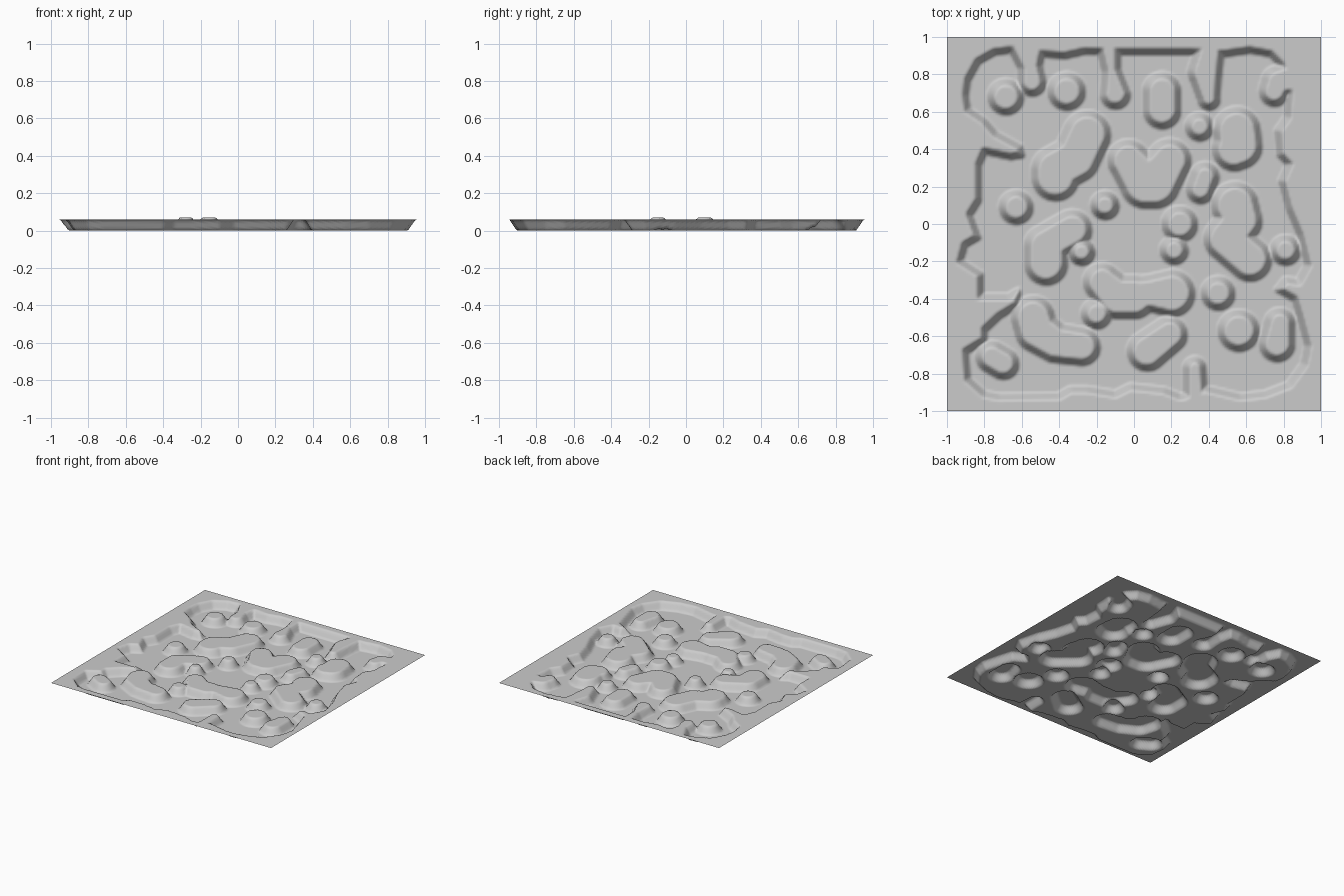
import bpy, bmesh, math

N = 180            # grid cells per side
RIM = 0.06         # height of border and islands above basin floor
SLOPE = 0.04       # width of the banks

# shoreline of the sunken basin
BASIN = [(-.9,.69),(-.89,.77),(-.835,.87),(-.745,.92),(-.665,.93),(-.5,.91),(-.37,.9),(-.26,.925),
    (-.1,.92),(.3,.92),(.48,.91),(.62,.93),(.73,.91),(.79,.85),(.83,.7),(.82,.57),(.77,.5),(.78,.37),
    (.83,.32),(.79,.23),(.83,.08),(.89,-.06),(.93,-.22),(.88,-.31),(.81,-.30),(.77,-.35),(.86,-.4),
    (.89,-.5),(.93,-.65),(.91,-.75),(.83,-.86),(.7,-.91),(.57,-.925),(.38,-.88),(.25,-.925),(.16,-.89),
    (-.02,-.87),(-.1,-.91),(-.25,-.885),(-.34,-.885),(-.4,-.92),(-.72,-.925),(-.8,-.91),(-.89,-.83),
    (-.9,-.68),(-.8,-.62),(-.8,-.565),(-.72,-.49),(-.62,-.43),(-.62,-.36),(-.67,-.39),(-.82,-.39),
    (-.82,-.27),(-.93,-.2),(-.905,-.11),(-.835,-.07),(-.88,.05),(-.83,.13),(-.83,.32),(-.8,.39),
    (-.66,.36),(-.6,.37),(-.61,.41),(-.74,.48),(-.8,.55),(-.89,.61)]

# tongues of land reaching in from the border: chains of (x, y, radius)
TONGUES = [
    [(-.57,.95,.09),(-.555,.84,.05),(-.545,.76,.06)],
    [(-.135,.95,.05),(-.12,.82,.035),(-.1,.695,.065)],
    [(.41,.95,.06),(.38,.81,.075),(.40,.67,.045)],
    [(.92,.8,.08),(.77,.76,.07),(.75,.71,.065)],
    [(.33,-.95,.05),(.325,-.77,.045)],
]

# round and winding islands
ISLANDS = [
    [(-.685,.68,.08)], [(-.36,.71,.085)], [(.15,.71,.085),(.15,.61,.085)], [(.35,.52,.06)],
    [(.55,.50,.11),(.56,.42,.11),(.535,.4,.10)],
    [(-.25,.48,.11),(-.31,.35,.11),(-.42,.29,.11),(-.42,.25,.11)],
    [(-.03,.34,.095),(.06,.22,.12),(.11,.22,.12),(.19,.34,.10)],
    [(-.63,.09,.075)], [(.38,.255,.06),(.355,.185,.06)],
    [(.54,.10,.11),(.57,.02,.10),(.49,-.08,.10),(.62,-.19,.10)],
    [(.245,0,.08)], [(.215,-.14,.06)],
    [(-.33,-.03,.09),(-.42,-.08,.09),(-.47,-.12,.10),(-.47,-.21,.10)],
    [(-.17,-.31,.085),(-.09,-.39,.10),(0,-.39,.10),(.07,-.37,.08),(.2,-.37,.11)],
    [(-.2,-.48,.065)],
    [(-.54,-.5,.10),(-.52,-.57,.10),(-.42,-.635,.09),(-.28,-.655,.085)],
    [(.07,-.68,.09),(.19,-.59,.08)], [(.45,-.37,.075)], [(.56,-.57,.095)],
    [(.78,-.53,.065),(.765,-.64,.08)], [(.81,-.14,.065)], [(-.76,-.71,.07),(-.7,-.745,.07)],
]
# two slightly taller islets
TALL = [[(-.155,.10,.06)], [(-.28,-.15,.055)]]


def seg(px, py, ax, ay, bx, by):
    """Distance to a segment and the position along it."""
    dx, dy = bx - ax, by - ay
    l2 = dx * dx + dy * dy
    t = max(0, min(1, ((px - ax) * dx + (py - ay) * dy) / l2)) if l2 else 0
    return math.hypot(px - ax - t * dx, py - ay - t * dy), t


def chain_depth(chain, x, y):
    """Positive inside the chain of circles."""
    best = -9
    for a, b in zip(chain, chain[1:] or chain):
        d, t = seg(x, y, a[0], a[1], b[0], b[1])
        best = max(best, a[2] + (b[2] - a[2]) * t - d)
    return best


def shore_depth(x, y):
    """Positive on the land outside the basin."""
    inside, d = False, 9
    for (ax, ay), (bx, by) in zip(BASIN, BASIN[1:] + BASIN[:1]):
        d = min(d, seg(x, y, ax, ay, bx, by)[0])
        if (ay > y) != (by > y) and x < ax + (y - ay) * (bx - ax) / (by - ay):
            inside = not inside
    return -d if inside else d


def bank(depth):
    return max(0, min(1, depth / SLOPE + 0.5))


def height(x, y):
    if max(abs(x), abs(y)) > 0.96:
        return RIM
    land = max(shore_depth(x, y), max(chain_depth(c, x, y) for c in TONGUES + ISLANDS))
    tall = max(chain_depth(c, x, y) for c in TALL)
    return max(RIM * bank(land), (RIM + 0.01) * bank(tall))


# terrain sheet: one grid raised by the height function
bm = bmesh.new()
bmesh.ops.create_grid(bm, x_segments=N, y_segments=N, size=1)
for v in bm.verts:
    v.co.z = height(v.co.x, v.co.y)
for f in bm.faces:
    f.smooth = True
mesh = bpy.data.meshes.new("terrain_sheet")
bm.to_mesh(mesh)
bm.free()
bpy.context.collection.objects.link(bpy.data.objects.new("terrain_sheet", mesh))
